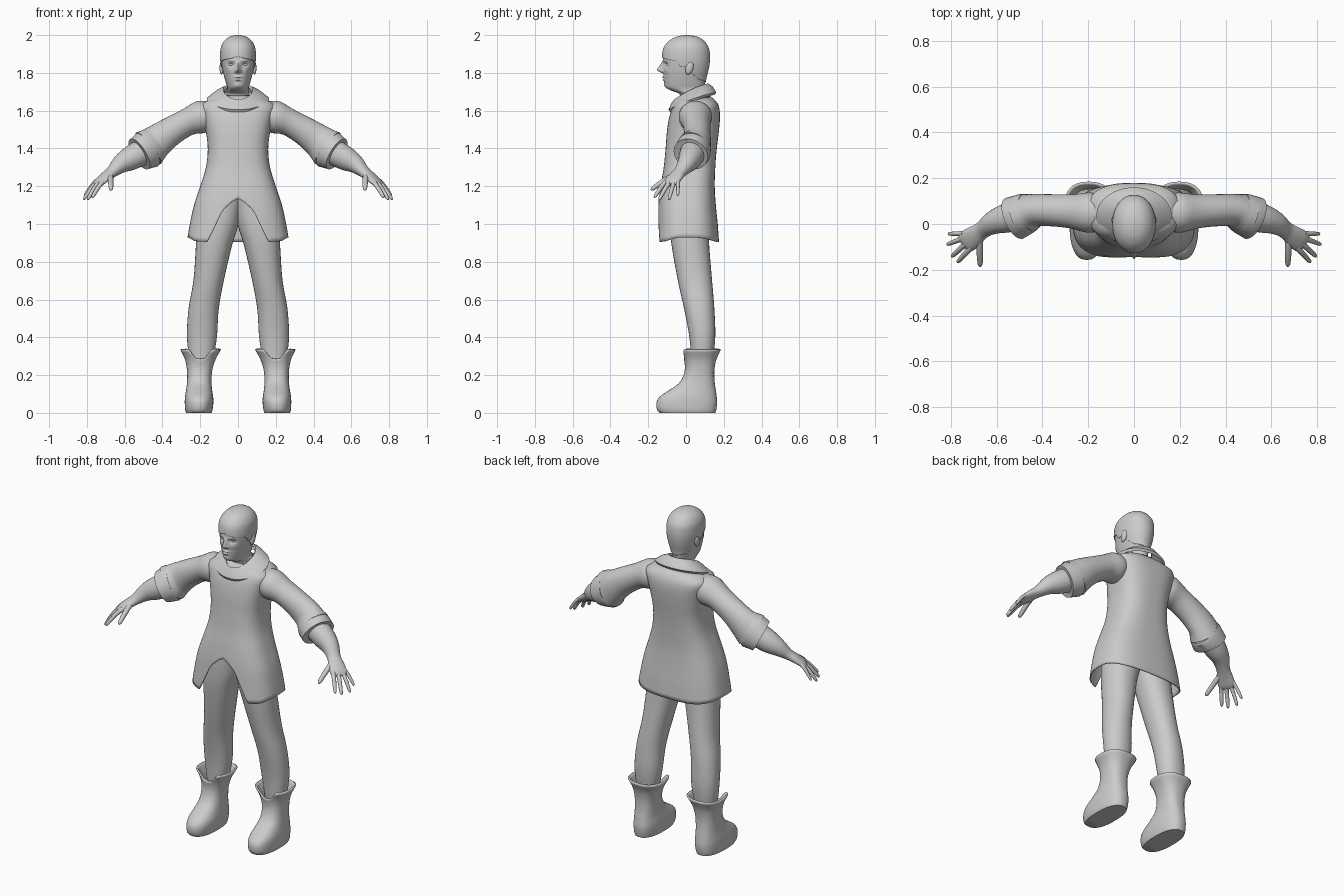
import bpy, bmesh
from math import sin, cos, pi, exp
from mathutils import Vector


def curve(keys, t):
    """Smooth interpolation of rows (t, a, b, ...)."""
    t = min(max(t, keys[0][0]), keys[-1][0])
    i = 0
    while i < len(keys) - 2 and t > keys[i + 1][0]:
        i += 1
    a, b = keys[i], keys[i + 1]
    p, q = keys[max(i - 1, 0)], keys[min(i + 2, len(keys) - 1)]
    h = b[0] - a[0]
    s = (t - a[0]) / h
    out = []
    for k in range(1, len(a)):
        m0 = (b[k] - p[k]) / (b[0] - p[0]) * h
        m1 = (q[k] - a[k]) / (q[0] - a[0]) * h
        out.append((2*s**3 - 3*s*s + 1)*a[k] + (s**3 - 2*s*s + s)*m0
                   + (3*s*s - 2*s**3)*b[k] + (s**3 - s*s)*m1)
    return out


def line(keys, t):
    for a, b in zip(keys, keys[1:]):
        if t <= b[0]:
            return a[1] + (b[1] - a[1]) * max(0, t - a[0]) / (b[0] - a[0])
    return keys[-1][1]


def finish(name, bm, mirror=False, thick=0, angle=50):
    bmesh.ops.recalc_face_normals(bm, faces=bm.faces)
    me = bpy.data.meshes.new(name)
    bm.to_mesh(me)
    bm.free()
    ob = bpy.data.objects.new(name, me)
    bpy.context.collection.objects.link(ob)
    bpy.ops.object.select_all(action='DESELECT')
    ob.select_set(True)
    bpy.context.view_layer.objects.active = ob
    bpy.ops.object.shade_smooth_by_angle(angle=angle * pi / 180)
    if thick:
        m = ob.modifiers.new("thickness", 'SOLIDIFY')
        m.thickness, m.offset = thick, -1
    if mirror:
        ob.modifiers.new("mirror", 'MIRROR')
    return ob


def skin(name, rows, caps=(False, False), **kw):
    bm = bmesh.new()
    vs = [[bm.verts.new(p) for p in r] for r in rows]
    n = len(vs[0])
    for a, b in zip(vs, vs[1:]):
        for i in range(n):
            bm.faces.new((a[i], a[(i+1) % n], b[(i+1) % n], b[i]))
    if caps[0]:
        bm.faces.new(vs[0])
    if caps[1]:
        bm.faces.new(vs[-1])
    return finish(name, bm, **kw)


def body(name, keys, n, rows, bottom, top, power=1.0, shape=None, caps=(False, False), **kw):
    """Upright form from keys (z, x0, x1, y_front, y_back); ends may vary with angle."""
    grid = []
    for j in range(rows + 1):
        ring = []
        for i in range(n):
            th = -pi + 2 * pi * i / n
            z = bottom(th) + (top(th) - bottom(th)) * j / rows
            x0, x1, yf, yb = curve(keys, z)
            s, c = sin(th), -cos(th)
            s = abs(s)**power * (1 if s > 0 else -1)
            c = abs(c)**power * (1 if c > 0 else -1)
            v = Vector(((x0+x1)/2 + (x1-x0)/2*s, (yf+yb)/2 + (yb-yf)/2*c, z))
            ring.append(shape(v) if shape else v)
        grid.append(ring)
    return skin(name, grid, caps, **kw)


def tube(name, keys, n=24, steps=4, **kw):
    """Swept limb from keys (x, y, z, radius_up, radius_side)."""
    ks = [(i,) + k for i, k in enumerate(keys)]
    m = (len(keys) - 1) * steps
    pts = [curve(ks, i / steps) for i in range(m + 1)]
    rows = []
    for i, p in enumerate(pts):
        d = (Vector(pts[min(i+1, m)][:3]) - Vector(pts[max(i-1, 0)][:3])).normalized()
        v = d.cross(Vector((0, 0, 1))).normalized()
        u = v.cross(d)
        rows.append([Vector(p[:3]) + u*p[3]*cos(2*pi*k/n) + v*p[4]*sin(2*pi*k/n) for k in range(n)])
    return skin(name, rows, (True, True), mirror=True, **kw)


# Tunic with the split front hem
tunic = [(.90, .272, -.156, .175), (1.0, .255, -.152, .168), (1.1, .233, -.147, .158),
         (1.2, .200, -.135, .152), (1.3, .170, -.118, .155), (1.4, .160, -.108, .163),
         (1.5, .172, -.100, .175), (1.58, .190, -.085, .180), (1.63, .200, -.065, .172),
         (1.655, .160, -.05, .155), (1.68, .09, -.03, .125)]
tunic = [(z, -w, w, f, b) for z, w, f, b in tunic]


def hem(th):
    if cos(th) < 0:
        return .905 + .025 * abs(sin(th))**3
    return line([(0, 1.135), (.15, 1.115), (.35, 1.07), (.6, .905), (.85, .91), (1, .93)],
                abs(sin(th))**.72)


body("tunic", tunic, 96, 34, hem, lambda t: 1.68, power=.72, thick=.006)

# Wide sloping collar
collar = []
for w, yc, yr, zc, zr in [(.070, .0275, .085, 1.69, .042), (.078, .0275, .09, 1.702, .042),
                          (.12, .031, .108, 1.685, .045), (.165, .034, .126, 1.652, .046),
                          (.158, .034, .118, 1.638, .046)]:
    collar.append([Vector((w*sin(t), yc - yr*cos(t), zc - zr*cos(t) + .01*sin(t)**2))
                   for t in [2*pi*i/64 for i in range(64)]])
skin("collar", collar, angle=40)

# Trouser legs
legs = [(.26, .135, .255, .03, .14), (.40, .112, .270, .018, .155), (.55, .102, .262, -.01, .150),
        (.70, .075, .236, -.043, .138), (.90, .028, .222, -.078, .122), (1.0, -.003, .215, -.085, .12),
        (1.15, -.03, .18, -.085, .12)]
body("trouser_leg", legs, 32, 24, lambda t: .26, lambda t: 1.15, power=.92, caps=(True, True), mirror=True)

# Boots with flared, notched tops
boots = [(0, .140, .275, -.140, .155), (.015, .135, .280, -.153, .160), (.06, .130, .282, -.155, .165),
         (.09, .132, .280, -.135, .162), (.12, .137, .275, -.09, .158), (.16, .140, .270, -.035, .152),
         (.22, .137, .270, -.008, .150), (.28, .120, .280, -.010, .160), (.335, .090, .305, -.03, .185)]
body("boot", boots, 48, 26, lambda t: 0,
     lambda t: .335 - line([(0, .05), (.3, .045), (.6, 0), (4, 0)], abs(t)),
     power=.82, caps=(True, False), thick=.01, mirror=True)

# Full sleeve with a turned cuff mouth
tube("sleeve", [(.15, .05, 1.58, .075, .08), (.20, .05, 1.565, .086, .088), (.27, .055, 1.538, .072, .075),
                (.36, .06, 1.487, .077, .07), (.43, .06, 1.437, .09, .072), (.475, .045, 1.4, .107, .088)], n=32)
tube("cuff", [(.46, .05, 1.405, .100, .085), (.475, .045, 1.398, .106, .09), (.523, .025, 1.37, .092, .097),
              (.515, .027, 1.374, .08, .083), (.49, .037, 1.388, .06, .06)], n=32, steps=1, angle=35)

# Forearm running into the palm
tube("forearm_and_palm", [(.50, .04, 1.385, .07, .07), (.57, .022, 1.347, .064, .062),
                          (.62, .003, 1.318, .05, .05), (.665, -.028, 1.278, .031, .038),
                          (.70, -.055, 1.25, .024, .046), (.733, -.078, 1.222, .018, .048),
                          (.747, -.088, 1.208, .008, .035)])

# Fingers and thumb: base and tip
digits = {"little_finger": ((.753, -.042, 1.222), (.812, -.043, 1.15), .010),
          "ring_finger": ((.748, -.063, 1.218), (.818, -.09, 1.128), .011),
          "middle_finger": ((.735, -.086, 1.217), (.797, -.143, 1.128), .012),
          "index_finger": ((.715, -.105, 1.222), (.772, -.168, 1.14), .012),
          "thumb": ((.676, -.062, 1.255), (.672, -.186, 1.18), .015)}
for name, (a, b, r) in digits.items():
    a, b = Vector(a), Vector(b)
    a = a - (b - a) * .12
    keys = []
    for t, s, up in [(0, 1.15, 0), (.35, 1, .007), (.7, .9, .005), (.93, .7, .001), (1, .2, 0)]:
        p = a.lerp(b, t)
        keys.append((p.x, p.y, p.z + up, r * s, r * s))
    tube(name, keys, n=12, steps=3)

# Head and neck with sculpted face
skull = [(1.63, .064, -.03, .10), (1.69, .060, -.035, .096), (1.705, .055, -.075, .096),
         (1.72, .056, -.104, .097), (1.74, .062, -.112, .099), (1.775, .072, -.117, .105),
         (1.81, .081, -.119, .114), (1.85, .088, -.121, .121), (1.89, .090, -.121, .122),
         (1.93, .086, -.112, .115), (1.96, .072, -.09, .096), (1.98, .052, -.062, .072),
         (1.99, .033, -.036, .050), (1.996, .006, -.003, .016)]
head = [(z, -w, w, f, b) for z, w, f, b in skull]
nose = [(1.795, 0), (1.802, .012), (1.813, .036), (1.822, .032), (1.848, .012), (1.868, 0)]
# face bumps: x, z, spread x, spread z, depth
bumps = [(.036, 1.844, .015, .010, -.014), (.035, 1.866, .02, .006, .005), (.045, 1.812, .016, .014, .004),
         (0, 1.778, .018, .005, .010), (0, 1.763, .016, .005, .009), (0, 1.770, .02, .002, -.004),
         (0, 1.735, .02, .012, .005), (.013, 1.807, .006, .006, .008)]


def face(v):
    if v.y < -.02:
        x = abs(v.x)
        d = line(nose, v.z) * exp(-(x / (.011 + .1 * max(0, 1.83 - v.z)))**2) if v.z > 1.795 else 0
        for bx, bz, sx, sz, dep in bumps:
            d += dep * exp(-((x - bx)/sx)**2 - ((v.z - bz)/sz)**2)
        v.y -= d
    return v


body("head", head, 88, 80, lambda t: 1.63, lambda t: 1.996, power=.95, shape=face, caps=(False, True))

# Close-cropped hair shell with a fringe
hair = [(z + .004, -w - .005, w + .005, f - .006, b + .005) for z, w, f, b in skull]
fringe = [(0, 1.888), (.12, 1.876), (.30, 1.868), (.38, 1.862), (.44, 1.83), (.50, 1.832),
          (.58, 1.80), (.72, 1.765), (1, 1.75)]
body("hair", hair, 88, 40, lambda t: line(fringe, abs(t) / pi), lambda t: 2.0,
     power=.95, caps=(False, True), thick=.006)

# Ears and eyes
for name, loc, size in [("ear", (.087, .018, 1.826), (.011, .021, .034)),
                        ("eye", (.035, -.092, 1.844), (.014, .012, .010))]:
    bm = bmesh.new()
    bmesh.ops.create_uvsphere(bm, u_segments=20, v_segments=12, radius=1)
    for v in bm.verts:
        v.co = Vector((v.co.x*size[0], v.co.y*size[1] + (.2*v.co.z*size[2] if name == "ear" else 0),
                       v.co.z*size[2])) + Vector(loc)
    finish(name, bm, mirror=True)
